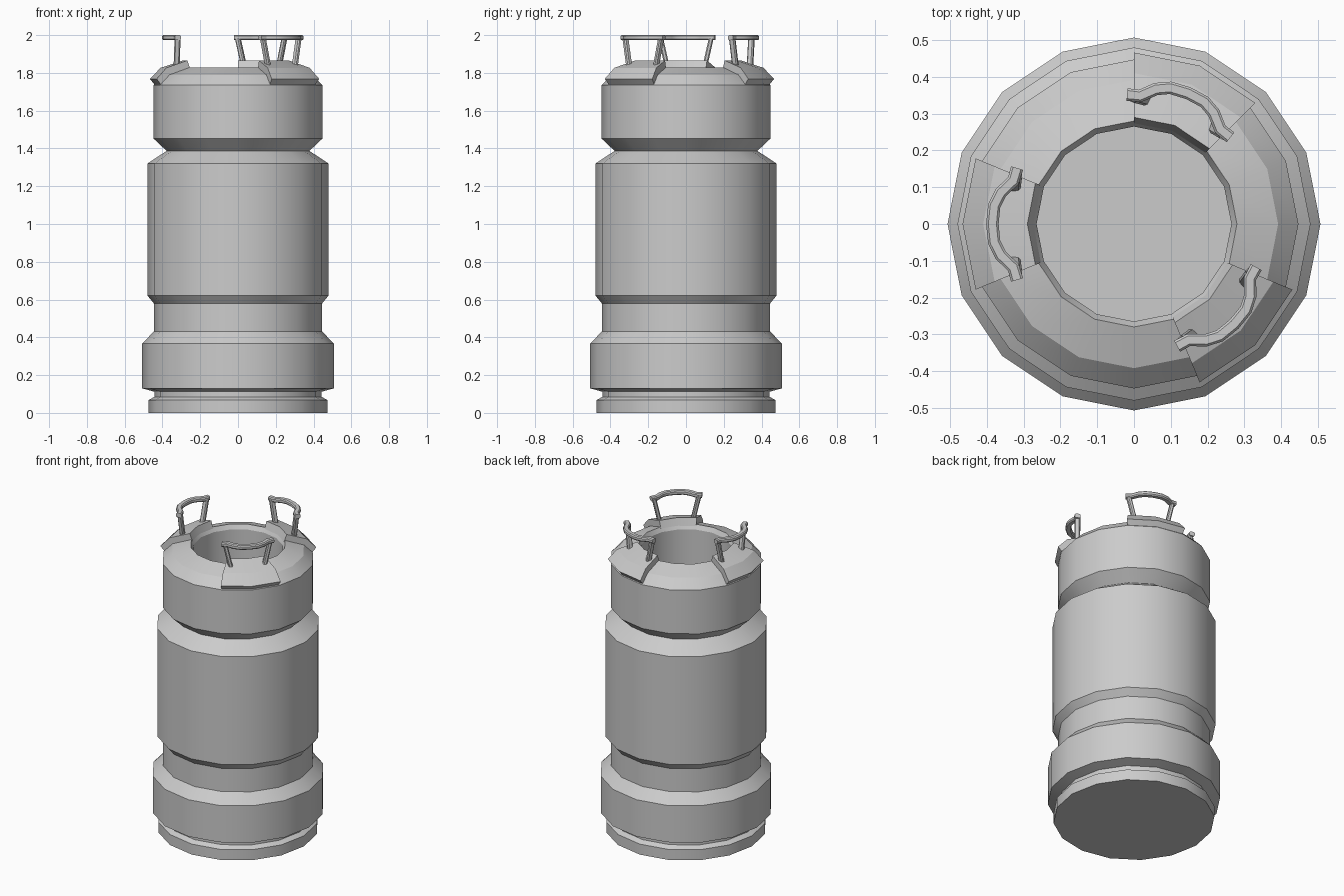
import bpy, bmesh
from math import cos, sin, radians, pi

if "Cube" in bpy.data.objects:
    bpy.data.objects.remove(bpy.data.objects["Cube"])

SIDES = 16


def add_object(name, bm, angle=23):
    bmesh.ops.recalc_face_normals(bm, faces=bm.faces)
    mesh = bpy.data.meshes.new(name)
    bm.to_mesh(mesh)
    bm.free()
    ob = bpy.data.objects.new(name, mesh)
    bpy.context.collection.objects.link(ob)
    bpy.ops.object.select_all(action='DESELECT')
    ob.select_set(True)
    bpy.context.view_layer.objects.active = ob
    bpy.ops.object.shade_smooth_by_angle(angle=radians(angle))
    return ob


def loft(bm, rings, closed=False):
    """Skin a row of equal-sized vertex rings; cap the ends if open."""
    vs = [[bm.verts.new(p) for p in ring] for ring in rings]
    n = len(vs[0])
    for i in range(len(vs) if closed else len(vs) - 1):
        a, b = vs[i], vs[(i + 1) % len(vs)]
        for j in range(n):
            k = (j + 1) % n
            bm.faces.new((a[j], a[k], b[k], b[j]))
    if not closed:
        bm.faces.new(vs[0])
        bm.faces.new(vs[-1])


def ring(r, z):
    return [(r * cos(2 * pi * i / SIDES), r * sin(2 * pi * i / SIDES), z)
            for i in range(SIDES)]


# Canister body: outer profile, then down into the open mouth
profile = [(.473, 0), (.473, .068), (.443, .085), (.443, .112), (.507, .13),
           (.507, .368), (.446, .43), (.446, .58), (.48, .622), (.48, 1.32),
           (.378, 1.387), (.447, 1.452), (.447, 1.735), (.392, 1.79),
           (.28, 1.828), (.265, 1.80), (.265, 1.42)]
bm = bmesh.new()
loft(bm, [ring(r, z) for r, z in profile])
add_object("canister_body", bm)

# Raised rim plates, each spanning two sides of the body, with a handle
plate = [(.442, 1.738), (.466, 1.768), (.41, 1.827), (.29, 1.866),
         (.274, 1.82), (.39, 1.78)]
bar = [(.318, .152), (.328, .118), (.362, .085), (.38, .05), (.385, 0)]
bar = bar + [(r, -t) for r, t in bar[-2::-1]]

for i, mid in enumerate((67.5, 180, -45), 1):
    bm = bmesh.new()
    loft(bm, [[(r * cos(radians(a)), r * sin(radians(a)), z) for r, z in plate]
              for a in (mid - 22.5, mid, mid + 22.5)])
    add_object(f"rim_plate_{i}", bm)

    # Handle: curved flat bar along the path plus two leaning legs
    bm = bmesh.new()
    rings = []
    for j, (r, t) in enumerate(bar):
        p, q = bar[max(j - 1, 0)], bar[min(j + 1, len(bar) - 1)]
        dx, dy = q[0] - p[0], q[1] - p[1]
        d = (dx * dx + dy * dy) ** .5
        nx, ny = -dy / d, dx / d
        rings.append([(r + nx * w, t + ny * w, z) for w, z in
                      ((-.017, 1.98), (-.011, 1.973), (.011, 1.973), (.017, 1.98),
                       (.017, 1.994), (.011, 2.0), (-.011, 2.0), (-.017, 1.994))])
    loft(bm, rings)
    for s in (-1, 1):
        loft(bm, [[(r + u * .016, s * t + v * .013, z) for u, v in
                   ((-1, -.5), (-.6, -1), (.6, -1), (1, -.5),
                    (1, .5), (.6, 1), (-.6, 1), (-1, .5))]
                  for r, t, z in ((.325, .1, 1.835), (.32, .134, 1.985))])
    handle = add_object(f"handle_{i}", bm, 30)
    handle.rotation_euler.z = radians(mid)
